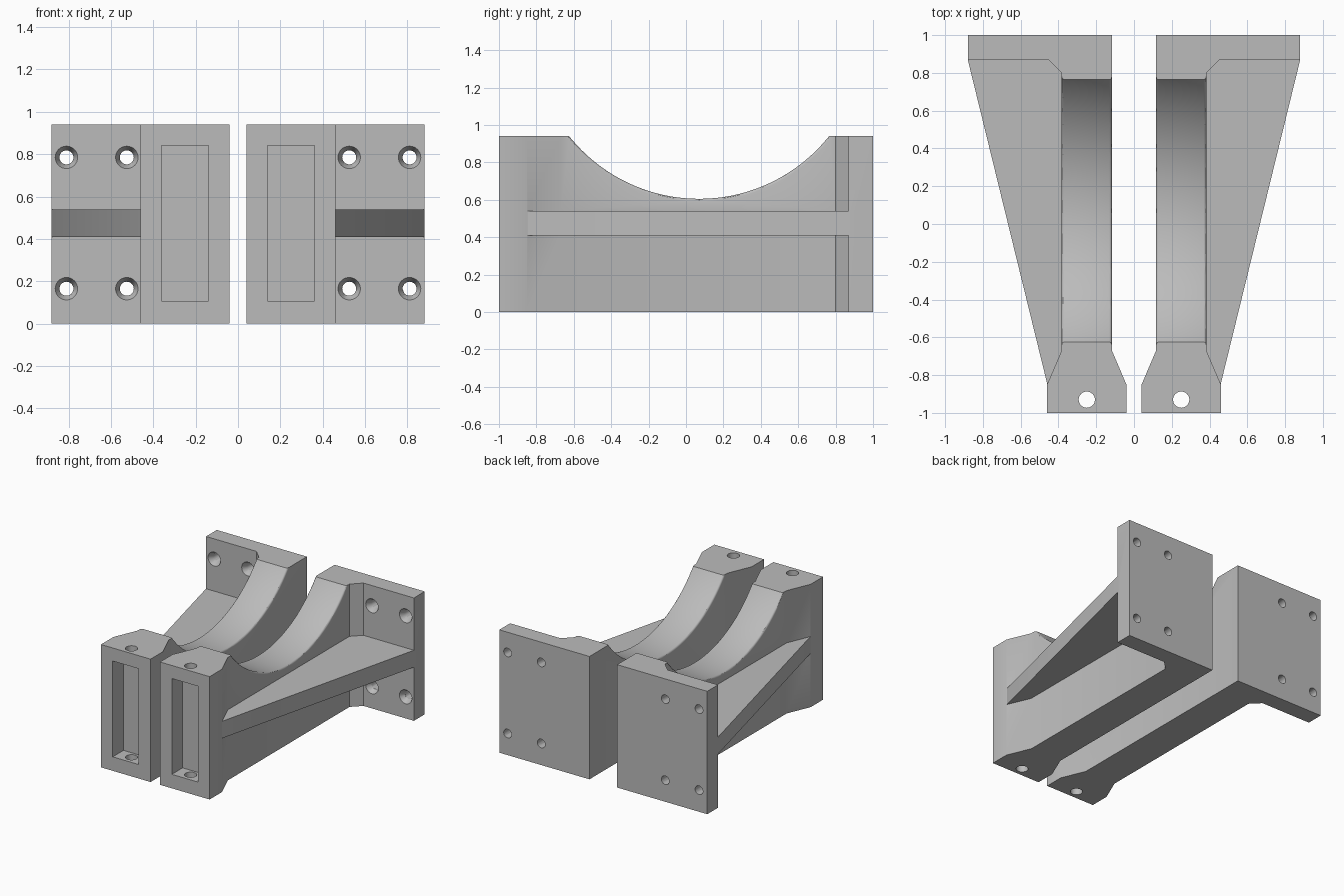
import bpy, bmesh, math
from mathutils import Matrix

if "Cube" in bpy.data.objects:
    bpy.data.objects.remove(bpy.data.objects["Cube"])

H = 0.94                                   # bracket height
ARC_Y, ARC_Z, ARC_R = 0.07, 1.493, 0.888   # saddle cylinder

grey = bpy.data.materials.new("plain grey")
grey.diffuse_color = (0.5, 0.5, 0.5, 1)
grey.use_nodes = True
grey.node_tree.nodes["Principled BSDF"].inputs["Base Color"].default_value = grey.diffuse_color


def make_object(name, bm):
    bmesh.ops.recalc_face_normals(bm, faces=bm.faces)
    me = bpy.data.meshes.new(name)
    bm.to_mesh(me)
    bm.free()
    ob = bpy.data.objects.new(name, me)
    bpy.context.collection.objects.link(ob)
    me.materials.append(grey)
    return ob


def plate(name, outline, z0, z1):
    """Plan outline extruded upwards."""
    bm = bmesh.new()
    face = bm.faces.new([bm.verts.new((x, y, z0)) for x, y in outline])
    top = bmesh.ops.extrude_face_region(bm, geom=[face])["geom"]
    verts = [v for v in top if isinstance(v, bmesh.types.BMVert)]
    bmesh.ops.translate(bm, verts=verts, vec=(0, 0, z1 - z0))
    return make_object(name, bm)


def cone(name, centre, r1, r2, depth, axis, segments=32):
    """Cylinder or cone along an axis; r1 is at the low end."""
    turn = {"Z": Matrix(), "Y": Matrix.Rotation(-math.pi / 2, 4, "X"),
            "X": Matrix.Rotation(math.pi / 2, 4, "Y")}[axis]
    bm = bmesh.new()
    bmesh.ops.create_cone(bm, cap_ends=True, segments=segments, radius1=r1,
                          radius2=r2, depth=depth,
                          matrix=Matrix.Translation(centre) @ turn)
    return make_object(name, bm)


def apply_modifiers(ob):
    bpy.context.view_layer.update()
    deps = bpy.context.evaluated_depsgraph_get()
    me = bpy.data.meshes.new_from_object(ob.evaluated_get(deps))
    ob.modifiers.clear()
    ob.data = me


def combine(ob, other, operation):
    mod = ob.modifiers.new(operation, "BOOLEAN")
    mod.operation, mod.solver, mod.object = operation, "EXACT", other
    apply_modifiers(ob)
    bpy.data.objects.remove(other)


# Bracket: flared front block, beam and back mounting flange
bracket = plate("right_bracket", [
    (0.04, -1), (0.46, -1), (0.46, -0.85), (0.383, -0.67), (0.383, 0.80),
    (0.453, 0.87), (0.88, 0.87), (0.88, 1), (0.117, 1), (0.117, -0.67),
    (0.04, -0.85)], 0, H)

# Round saddle cut across the beam
combine(bracket, cone("saddle_cutter", (0.25, ARC_Y, ARC_Z), ARC_R, ARC_R, 1.0,
                      "X", 128), "DIFFERENCE")

# Rounded saddle edges
bm = bmesh.new()
bm.from_mesh(bracket.data)


def on_arc(v):
    return abs(math.hypot(v.co.y - ARC_Y, v.co.z - ARC_Z) - ARC_R) < 0.003


rim = [e for e in bm.edges if all(on_arc(v) for v in e.verts)
       and abs(e.verts[0].co.x - e.verts[1].co.x) < 0.001]
bmesh.ops.bevel(bm, geom=rim, offset=0.014, segments=3, profile=0.5,
                affect="EDGES", clamp_overlap=True)
bm.to_mesh(bracket.data)
bm.free()

# Triangular gusset fin between beam and flange
combine(bracket, plate("gusset", [(0.30, -0.85), (0.459, -0.848), (0.88, 0.87),
                                  (0.88, 0.90), (0.30, 0.90)], 0.41, 0.54),
        "UNION")

# Front pocket and vertical pin hole
combine(bracket, plate("pocket_cutter", [(0.14, -1.1), (0.36, -1.1),
                                         (0.36, -0.87), (0.14, -0.87)],
                       0.107, 0.84), "DIFFERENCE")
combine(bracket, cone("pin_cutter", (0.25, -0.93, 0.47), 0.043, 0.043, 1.2, "Z"),
        "DIFFERENCE")

# Countersunk screw holes in the flange
for x in (0.525, 0.81):
    for z in (0.165, 0.785):
        combine(bracket, cone("screw_cutter", (x, 0.94, z), 0.033, 0.033, 0.3, "Y"),
                "DIFFERENCE")
        combine(bracket, cone("sink_cutter", (x, 0.88, z), 0.063, 0.033, 0.06, "Y"),
                "DIFFERENCE")

# Mirrored left bracket
bm = bmesh.new()
bm.from_mesh(bracket.data)
bmesh.ops.scale(bm, vec=(-1, 1, 1), verts=bm.verts)
bmesh.ops.reverse_faces(bm, faces=bm.faces)
left = bpy.data.meshes.new("left_bracket")
bm.to_mesh(left)
bm.free()
left_bracket = bpy.data.objects.new("left_bracket", left)
bpy.context.collection.objects.link(left_bracket)

for ob in (bracket, left_bracket):
    ob.data.materials.clear()
    ob.data.materials.append(grey)
    for poly in ob.data.polygons:
        poly.material_index = 0
    bpy.ops.object.select_all(action="DESELECT")
    ob.select_set(True)
    bpy.context.view_layer.objects.active = ob
    bpy.ops.object.shade_smooth_by_angle(angle=math.radians(30))
